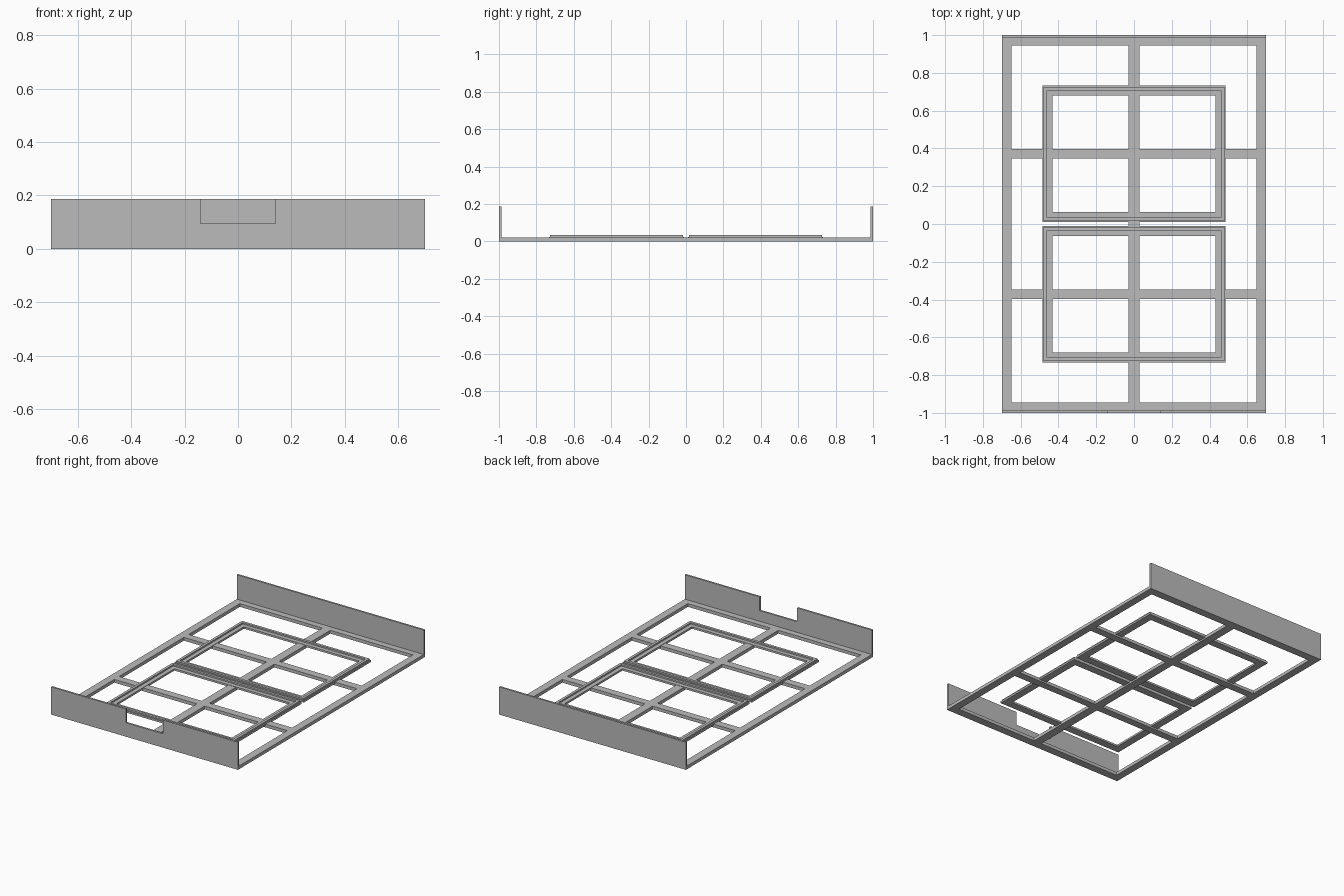
import bpy, bmesh

if "Cube" in bpy.data.objects:
    bpy.data.objects.remove(bpy.data.objects["Cube"])

steel = bpy.data.materials.new("grey steel")
steel.diffuse_color = (0.5, 0.5, 0.5, 1)
steel.use_nodes = True
steel.node_tree.nodes["Principled BSDF"].inputs["Base Color"].default_value = steel.diffuse_color


def grid_prism(name, us, vs, solid, lo, hi, upright=False):
    """Solid made of the grid cells where solid(i, j) is true, from lo to hi.
    Flat: u, v are x, y and it rises in z. Upright: u, v are x, z along y."""
    bm = bmesh.new()

    def put(u, v):
        return (u, lo, v) if upright else (u, v, lo)

    for i in range(len(us) - 1):
        for j in range(len(vs) - 1):
            if solid(i, j):
                corners = [(us[i], vs[j]), (us[i + 1], vs[j]),
                           (us[i + 1], vs[j + 1]), (us[i], vs[j + 1])]
                bm.faces.new([bm.verts.new(put(u, v)) for u, v in corners])
    bmesh.ops.remove_doubles(bm, verts=bm.verts, dist=1e-5)
    res = bmesh.ops.extrude_face_region(bm, geom=bm.faces[:])
    new = [g for g in res["geom"] if isinstance(g, bmesh.types.BMVert)]
    step = (0, hi - lo, 0) if upright else (0, 0, hi - lo)
    bmesh.ops.translate(bm, verts=new, vec=step)
    bmesh.ops.recalc_face_normals(bm, faces=bm.faces)
    bmesh.ops.dissolve_limit(bm, angle_limit=0.01, verts=bm.verts, edges=bm.edges)
    me = bpy.data.meshes.new(name)
    bm.to_mesh(me)
    bm.free()
    me.materials.append(steel)
    ob = bpy.data.objects.new(name, me)
    bpy.context.collection.objects.link(ob)


def ring(name, x, y0, y1, width, lo, hi):
    """Rectangular frame of the given bar width."""
    grid_prism(name, [-x, -x + width, x - width, x],
               [y0, y0 + width, y1 - width, y1],
               lambda i, j: (i, j) != (1, 1), lo, hi)


# base frame: border, centre beam and two cross beams
grid_prism("base_frame",
           [-0.70, -0.648, -0.029, 0.029, 0.648, 0.70],
           [-1, -0.945, -0.398, -0.346, 0.346, 0.398, 0.945, 1],
           lambda i, j: i % 2 == 0 or j % 2 == 0, 0, 0.022)

# end plates: plain at the back, notched at the front
grid_prism("back_plate", [-0.70, 0.70], [0, 0.187],
           lambda i, j: True, 0.987, 1, True)
grid_prism("front_plate", [-0.70, -0.14, 0.14, 0.70], [0, 0.094, 0.187],
           lambda i, j: (i, j) != (1, 1), -1, -0.987, True)

# two inner frames, each a flat flange with a raised rim
for side, y0, y1 in (("front", -0.732, -0.011), ("back", 0.011, 0.732)):
    ring(side + "_inner_flange", 0.484, y0, y1, 0.052, 0.011, 0.024)
    ring(side + "_inner_rim", 0.478, y0 + 0.006, y1 - 0.006, 0.018, 0.02, 0.034)
